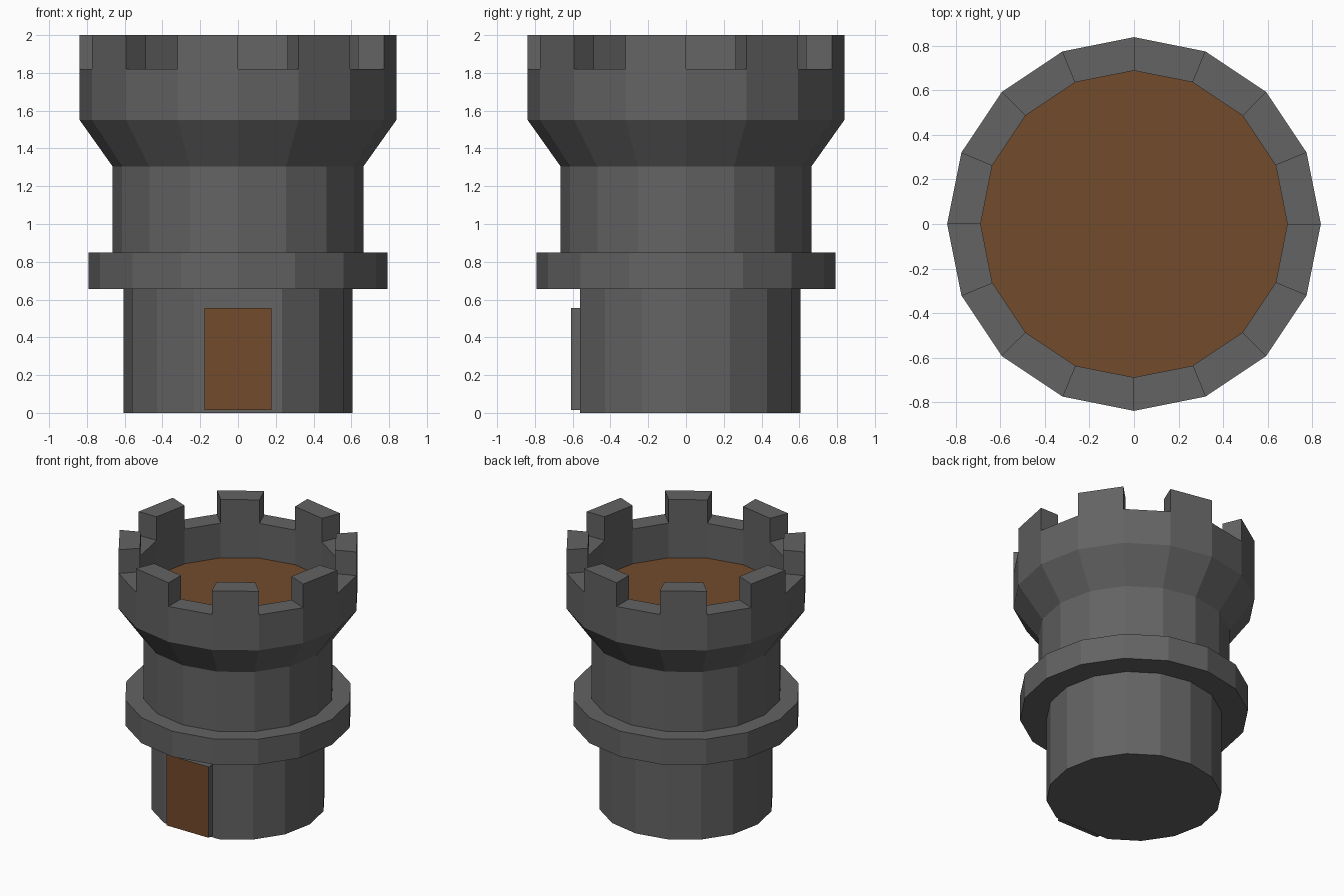
import bpy, bmesh, math

if "Cube" in bpy.data.objects:
    bpy.data.objects.remove(bpy.data.objects["Cube"])

N = 16
STEP = 2 * math.pi / N
FRONT = 12  # vertex index pointing to -y


def finish(bm, name, *mats):
    bmesh.ops.recalc_face_normals(bm, faces=bm.faces)
    mesh = bpy.data.meshes.new(name)
    bm.to_mesh(mesh)
    bm.free()
    for m in mats:
        mesh.materials.append(m)
    obj = bpy.data.objects.new(name, mesh)
    bpy.context.collection.objects.link(obj)
    return obj


def point(r, i, z):
    return (r * math.cos(i * STEP), r * math.sin(i * STEP), z)


def material(name, color):
    m = bpy.data.materials.new(name)
    m.diffuse_color = color
    m.use_nodes = True
    m.node_tree.nodes["Principled BSDF"].inputs["Base Color"].default_value = m.diffuse_color
    return m


stone = material("stone", (0.125, 0.125, 0.125, 1))
wood = material("wood", (0.171, 0.069, 0.024, 1))

# Tower wall: turned profile (radius, height) from the foot up over the parapet
profile = [(0.606, 0), (0.606, 0.655), (0.791, 0.655), (0.791, 0.85),
           (0.664, 0.85), (0.664, 1.305), (0.838, 1.55), (0.838, 1.82),
           (0.688, 1.82), (0.688, 1.555)]
bm = bmesh.new()
rings = [[bm.verts.new(point(r, i, z)) for i in range(N)] for r, z in profile]
for ring in rings[:2]:  # flat wall behind the door
    ring[FRONT].co.y = -0.606 * math.cos(STEP)
for a, b in zip(rings, rings[1:]):
    for i in range(N):
        j = (i + 1) % N
        bm.faces.new((a[i], a[j], b[j], b[i]))
bm.faces.new(rings[0])
# Merlons: raise every second segment of the parapet top
bm.faces.ensure_lookup_table()
tops = [f for f in bm.faces if all(abs(v.co.z - 1.82) < 1e-4 for v in f.verts)]
merlons = []
for f in tops:
    c = f.calc_center_median()
    seg = int((math.atan2(c.y, c.x) % (2 * math.pi)) / STEP)
    if seg % 2:
        merlons.append(f)
for f in bmesh.ops.extrude_discrete_faces(bm, faces=merlons)["faces"]:
    old = list(f.verts)
    # discrete faces are detached, so wall them down to the parapet
    low = [bm.verts.new(v.co) for v in old]
    for v in old:
        v.co.z = 2.0
    for k in range(4):
        n = (k + 1) % 4
        if not f.edges[k].link_faces[1:]:
            bm.faces.new((low[k], low[n], old[n], old[k]))
bmesh.ops.remove_doubles(bm, verts=bm.verts, dist=1e-4)
finish(bm, "tower_wall", stone)

# Roof floor inside the parapet
bm = bmesh.new()
bm.faces.new([bm.verts.new(point(0.688, i, 1.555)) for i in range(N)])
finish(bm, "roof_floor", wood)

# Door slab: wooden front, stone edges
bm = bmesh.new()
bmesh.ops.create_cube(bm, size=1)
for v in bm.verts:
    v.co = (v.co.x * 0.355, v.co.y * 0.1 - 0.558, v.co.z * 0.54 + 0.285)
for f in bm.faces:
    if f.calc_center_median().y < -0.6:
        f.material_index = 1
finish(bm, "door", stone, wood)
